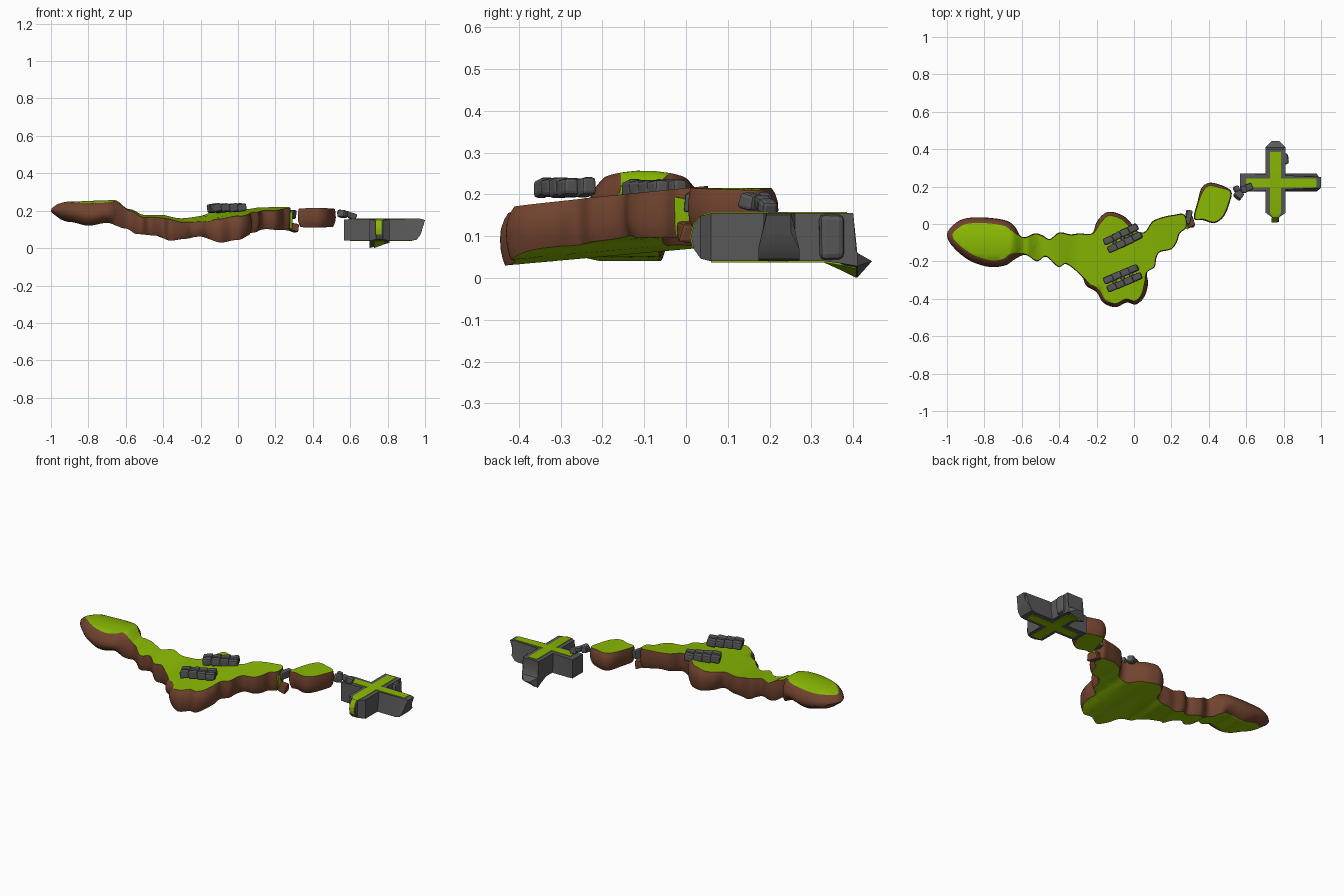
import bpy, bmesh, math, random
from mathutils import Matrix, Vector

if "Cube" in bpy.data.objects:
    bpy.data.objects.remove(bpy.data.objects["Cube"])

random.seed(4)

def material(name, c):
    m = bpy.data.materials.new(name)
    m.diffuse_color = (*c, 1)
    m.use_nodes = True
    m.node_tree.nodes["Principled BSDF"].inputs["Base Color"].default_value = m.diffuse_color
    return m

GREEN = material("grass green", (0.25, 0.48, 0.001))
BROWN = material("earth brown", (0.165, 0.056, 0.028))
GREY = material("stone grey", (0.098, 0.098, 0.098))

def finish(bm, name, mats, smooth=None, bevel=0):
    bmesh.ops.recalc_face_normals(bm, faces=bm.faces)
    me = bpy.data.meshes.new(name)
    bm.to_mesh(me)
    bm.free()
    for m in mats:
        me.materials.append(m)
    ob = bpy.data.objects.new(name, me)
    bpy.context.collection.objects.link(ob)
    if smooth:
        bpy.ops.object.select_all(action='DESELECT')
        ob.select_set(True)
        bpy.context.view_layer.objects.active = ob
        bpy.ops.object.shade_smooth_by_angle(angle=math.radians(smooth))
    if bevel:
        b = ob.modifiers.new("bevel", 'BEVEL')
        b.width = bevel
        b.segments = 2
    return ob

def lerp(table, x):
    for (x0, v0), (x1, v1) in zip(table, table[1:]):
        if x <= x1:
            t = max(0, (x - x0) / (x1 - x0))
            t = t * t * (3 - 2 * t)
            return v0 + (v1 - v0) * t
    return table[-1][1]

def spline(p, n=5):
    out = []
    for i in range(len(p)):
        a, b, c, d = (p[(i + k) % len(p)] for k in (-1, 0, 1, 2))
        for j in range(n):
            t = j / n
            out.append(0.5 * (2 * b + (c - a) * t + (2 * a - 5 * b + 4 * c - d) * t * t
                              + (3 * b - a - 3 * c + d) * t ** 3))
    return out

def inset(p, dist):
    """Move a clockwise outline inwards."""
    out = []
    for i, v in enumerate(p):
        t = (p[(i + 1) % len(p)] - p[i - 1]).normalized()
        out.append(v + Vector((t.y, -t.x)) * dist(v))
    return out

def island(name, pts, top, bottom, d_top, d_bot):
    """Bulging brown wall with grassy top and underside that follow height functions."""
    pts = [Vector((x / 100, y / 100)) for x, y in pts]
    levels = [(0, 1), (0.12, 0.55), (0.3, 0.15), (0.5, 0), (0.7, 0.1), (0.88, 0.5), (1, 1)]
    bm = bmesh.new()
    rings = []
    for t, k in levels:
        d = d_bot if t < 0.5 else d_top
        rings.append([bm.verts.new((v.x, v.y, t)) for v in spline(inset(pts, lambda v: k * d(v)))])
    n = len(rings[0])
    for r0, r1 in zip(rings, rings[1:]):
        for i in range(n):
            bm.faces.new((r0[i], r0[(i + 1) % n], r1[(i + 1) % n], r1[i])).material_index = 1
    caps = [bm.faces.new(rings[0]), bm.faces.new(rings[-1])]
    bmesh.ops.triangulate(bm, faces=caps)
    # cut the caps into a grid so that they can undulate
    for axis in range(2):
        for i in range(-25, 26):
            co, no = Vector(), Vector()
            co[axis], no[axis] = i * 0.04 + 0.0013, 1
            geom = [f for f in bm.faces if f.material_index == 0]
            geom += list({e for f in geom for e in f.edges}) + list({v for f in geom for v in f.verts})
            bmesh.ops.bisect_plane(bm, geom=geom, dist=1e-5, plane_co=co, plane_no=no)
    bmesh.ops.triangulate(bm, faces=[f for f in bm.faces if len(f.verts) > 4])
    for v in bm.verts:
        b, t = bottom(v.co.x, v.co.y), top(v.co.x, v.co.y)
        v.co.z = b + (t - b) * v.co.z
    return finish(bm, name, [GREEN, BROWN], 40)

# main island
OUTLINE = [(-100, -5.5), (-96, 0), (-90, 3), (-80, 3.5), (-69, 2), (-64, -1), (-61, -6), (-58, -7),
           (-53, -5), (-49, -6), (-45, -8), (-40, -4.5), (-34, -5.5), (-29, -5), (-22.5, -5), (-20, 1),
           (-16, 5.5), (-12, 6.5), (-6, 4.5), (-2, 1), (2, -4), (6, -4), (10, 1.5), (16.5, 4), (22, 5),
           (26, 5.5), (28, 3), (28, -2), (24.5, -5), (23, -9.5), (20, -13.5), (14, -15), (12, -18),
           (11, -23), (7, -26), (7.5, -32), (5.5, -39), (1, -43), (-4, -42), (-10, -44.5), (-16.5, -42),
           (-20, -36.5), (-25.5, -33), (-28, -28), (-36, -21.5), (-40.5, -23), (-47, -17.5), (-52, -20),
           (-58, -16.5), (-64, -19), (-68.5, -22), (-77, -23), (-88, -19.5), (-97, -12)]
TOP = [(-1, .23), (-.9, .25), (-.66, .257), (-.58, .205), (-.5, .168), (-.43, .17), (-.3, .15),
       (-.2, .16), (-.1, .183), (0, .197), (.1, .2), (.28, .2)]
BOTTOM = [(-1, .17), (-.9, .14), (-.8, .12), (-.7, .135), (-.6, .105), (-.54, .075), (-.44, .067),
          (-.36, .04), (-.28, .05), (-.2, .068), (-.085, .055), (0, .068), (.07, .09), (.15, .1), (.28, .083)]

def ramp(x, start=-0.65):
    return min(1, max(0, (x - start) / 0.15))

def tilt(x, y):
    return 0.1 * (y + 0.15) * ramp(x)

def dome(x, y):
    return -1.6 * (y + 0.1) ** 2 * (1 - ramp(x))

def grass_inset(v):
    if v.x < -0.62:
        return 0.03 if v.y > -0.15 else 0.036
    return 0.02 if v.y < -0.3 or (v.y > -0.01 and v.x < 0) else 0.004

island("main_island", OUTLINE,
       lambda x, y: lerp(TOP, x) + tilt(x, y) + dome(x, y),
       lambda x, y: lerp(BOTTOM, x) + 0.09 * (y + 0.15) * ramp(x, -0.25),
       grass_inset, lambda v: 0.05 if v.x < -0.66 else 0.012)

# small island
island("small_island", [(32, 3), (34, 12), (36, 19), (40, 22), (46, 21), (52, 17.5), (51, 11), (48, 4),
                        (43, 0.5), (37, 2)],
       lambda x, y: 0.215 - 0.5 * (x - 0.42) ** 2, lambda x, y: 0.11 + 0.4 * (x - 0.41) ** 2,
       lambda v: 0.016 if v.y > 0.15 and v.x < 0.48 else 0.006, lambda v: 0.016)

def stone(name, loc, size, rot, mat=GREY, bevel=0.006, jitter=0.1):
    bm = bmesh.new()
    bmesh.ops.create_cube(bm, size=1)
    for v in bm.verts:
        v.co = Vector([c * s * random.uniform(1 - jitter, 1 + jitter) for c, s in zip(v.co, size)])
    bm.transform(Matrix.Translation(loc) @ Matrix.Rotation(rot[1], 4, 'Z') @ Matrix.Rotation(rot[0], 4, 'Y'))
    return finish(bm, name, [mat], bevel=bevel)

# two double rows of stones joined by rungs
for row, (cx, cy, cz, ang) in enumerate([(-.06, -.077, .212, .45), (-.06, -.29, .216, .4)]):
    u = Vector((math.cos(ang), math.sin(ang), 0))
    w = Vector((-u.y, u.x, 0))
    for i in range(4):
        c = Vector((cx, cy, cz)) + u * (i - 1.5) * 0.048
        for s in (-1, 1):
            stone(f"stone_row_{row + 1}", c + w * s * 0.024, (.054, .038, .042), (-.15, ang), bevel=.009)
        if i < 3:
            stone(f"stone_rung_{row + 1}", c + u * 0.024 - Vector((0, 0, .006)), (.024, .03, .035), (0, ang))

# broken bridge between the islands
stone("bridge_slab", (.29, .035, .18), (.03, .075, .045), (.1, -.2))
stone("bridge_earth", (.295, .01, .11), (.055, .06, .045), (.3, .3), BROWN, .008, .25)
stone("bridge_root", (.282, -.01, .15), (.012, .035, .09), (.0, .2), GREEN, .004, .2)

# stepping stones to the cross
for loc, s, r in [((.548, .188, .19), .034, .4), ((.56, .155, .182), .044, .9), ((.585, .185, .18), .036, .2),
                  ((.612, .195, .17), .04, .3)]:
    stone("stepping_stone", loc, (s, s, s * .85), (.3, r), GREY, .009, .15)

def arm(name, prof, axis, centre, half, mat, lo, hi, bevel=0, tip=0.55, lift=0):
    """Extrude a side profile; the arm narrows to a blunt point outside lo..hi."""
    bm = bmesh.new()
    sides = []
    for s in (-1, 1):
        vs = []
        for a, z in prof:
            c = centre + s * half * (1 if lo <= a <= hi else tip)
            if s > 0 and z < 0.035:   # one side of the hook is raised
                z += (0.04 - z) * lift
            vs.append(bm.verts.new((c, a, z) if axis == 'Y' else (a, c, z)))
        sides.append(vs)
    n = len(prof)
    for i in range(n):
        j = (i + 1) % n
        bm.faces.new((sides[0][i], sides[0][j], sides[1][j], sides[1][i]))
    bmesh.ops.triangulate(bm, faces=[bm.faces.new(vs) for vs in sides])
    return finish(bm, name, [mat], 35, bevel)

# stone cross: long arm with a rounded front end and a hooked rear end, plus a crossing arm
arm("cross_long_arm", [(.06, .155), (.035, .148), (.018, .125), (.012, .1), (.018, .07), (.035, .046),
                       (.06, .04), (.33, .04), (.38, .018), (.41, .001), (.445, .04), (.41, .06),
                       (.396, .09), (.4, .155), (.37, .155)],
    'Y', .757, .053, GREY, .05, .415, tip=.35, lift=.7)
arm("cross_short_arm", [(.6, .155), (.568, .153), (.568, .042), (.6, .04), (.93, .04), (.955, .045),
                        (.975, .07), (.988, .11), (1, .15), (.985, .155)],
    'X', .222, .049, GREY, .56, .98, tip=.6)
# rear shoulder of the long arm
stone("cross_rear_shoulder", (.77, .345, .098), (.112, .06, .108), (0, .1), GREY, .014, .04)

# grass strips laid over and under the cross
arm("cross_grass_top", [(.035, .150), (.06, .158), (.385, .158), (.385, .15), (.06, .15)],
    'Y', .757, .029, GREEN, .05, .5, tip=.5)
arm("cross_grass_front", [(.035, .1505), (.016, .126), (.009, .1), (.015, .072), (.035, .07), (.035, .1)],
    'Y', .752, .016, GREEN, -1, 1)
arm("cross_grass_under", [(.06, .037), (.33, .037), (.38, .014), (.408, 0), (.408, .01), (.38, .022),
                          (.33, .044), (.06, .044)], 'Y', .757, .03, GREEN, -1, .5, lift=.55)
arm("cross_grass_top_crossing", [(.6, .158), (.6, .15), (.975, .15), (.975, .158)], 'X', .22, .024, GREEN, 0, 2)
arm("cross_grass_under_crossing", [(.6, .037), (.6, .044), (.93, .044), (.93, .037)], 'X', .22, .024, GREEN, 0, 2)
